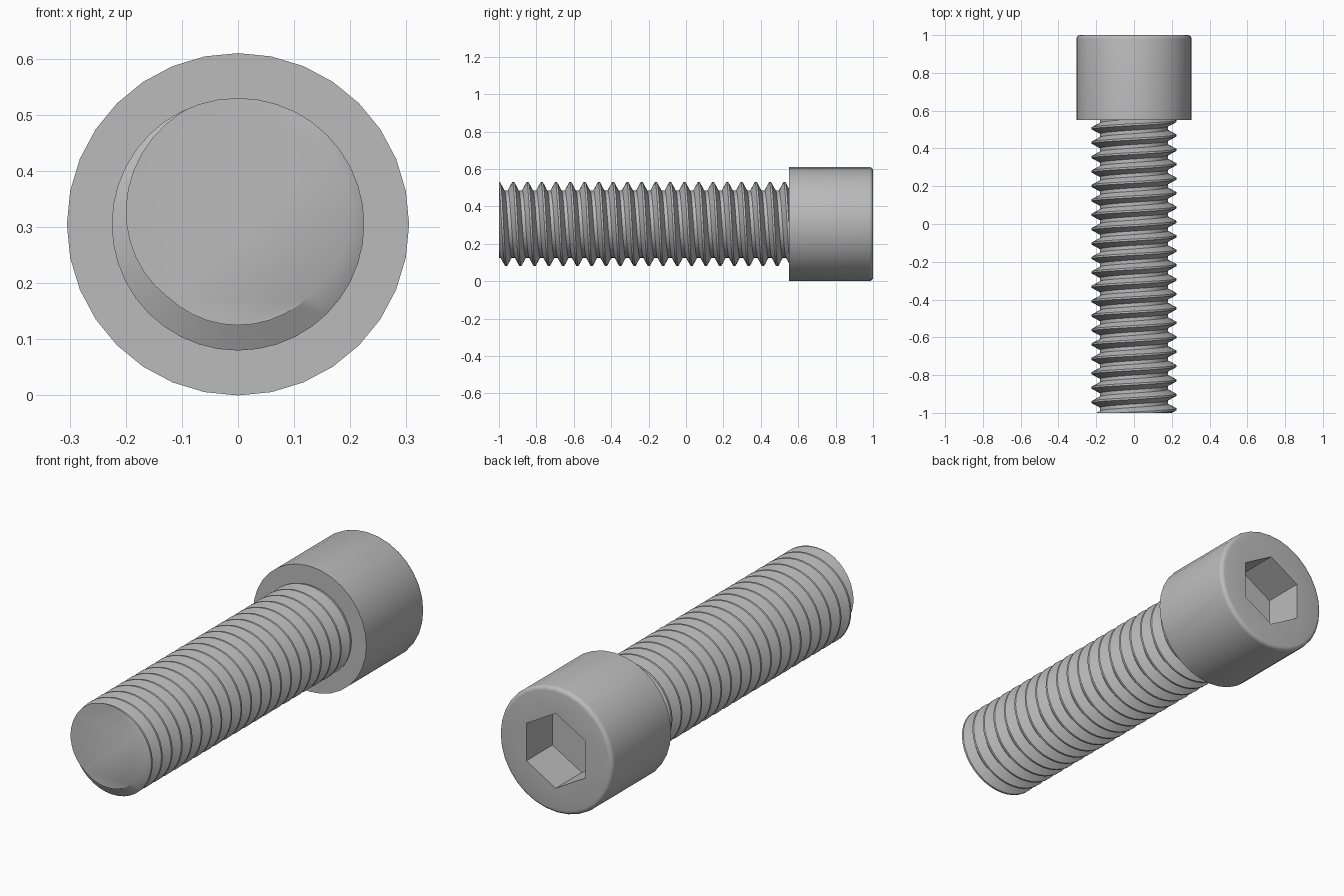
import bpy, bmesh, math

cube = bpy.data.objects.get("Cube")
if cube:
    bpy.data.objects.remove(cube, do_unlink=True)

AXIS_Z = 0.305                      # height of the bolt axis
HEAD_R, HEAD_Y, END_Y = 0.305, 0.55, 1.0
HEAD_SIDES = 32
HEX_R, HEX_DEPTH = 0.182, 0.20      # socket corner radius and depth
ROOT_R, CREST_R, PITCH = 0.18, 0.225, 0.0763
STEPS = 40                          # thread segments per turn

steel = bpy.data.materials.new("grey_steel")
steel.use_nodes = True
colour = (0.50, 0.50, 0.50, 1)
steel.diffuse_color = colour
steel.node_tree.nodes["Principled BSDF"].inputs["Base Color"].default_value = colour


def point(r, a, y):
    """Point at radius r around the bolt axis; angle runs from +z to +x."""
    return (r * math.sin(a), y, AXIS_Z + r * math.cos(a))


def ring(bm, r, y, n):
    return [bm.verts.new(point(r, 2 * math.pi * i / n, y)) for i in range(n)]


def bridge(bm, a, b):
    n = len(a)
    for i in range(n):
        j = (i + 1) % n
        bm.faces.new((a[i], a[j], b[j], b[i]))


def loop_edges(bm, verts):
    n = len(verts)
    return [bm.edges.get((verts[i], verts[(i + 1) % n])) for i in range(n)]


def finish(bm, name):
    bmesh.ops.recalc_face_normals(bm, faces=bm.faces[:])
    mesh = bpy.data.meshes.new(name)
    bm.to_mesh(mesh)
    bm.free()
    obj = bpy.data.objects.new(name, mesh)
    mesh.materials.append(steel)
    bpy.context.collection.objects.link(obj)
    bpy.ops.object.select_all(action='DESELECT')
    obj.select_set(True)
    bpy.context.view_layer.objects.active = obj
    bpy.ops.object.shade_smooth_by_angle(angle=math.radians(30))
    return obj


# Head: turned cylinder with a rounded outer rim
bm = bmesh.new()
fillet = 0.02
profile = [(HEAD_R, HEAD_Y)]
for k in range(5):
    t = k / 4 * math.pi / 2
    profile.append((HEAD_R - fillet + fillet * math.cos(t),
                    END_Y - fillet + fillet * math.sin(t)))
rings = [ring(bm, r, y, HEAD_SIDES) for r, y in profile]
for a, b in zip(rings, rings[1:]):
    bridge(bm, a, b)
bm.faces.new(rings[0])

# Hexagonal socket with a flat floor, joined to the head's end face
mouth = ring(bm, HEX_R, END_Y, 6)
floor = ring(bm, HEX_R, END_Y - HEX_DEPTH, 6)
bridge(bm, mouth, floor)
bm.faces.new(floor)
bmesh.ops.triangle_fill(bm, use_beauty=True, normal=(0, 1, 0),
                        edges=loop_edges(bm, rings[-1]) + loop_edges(bm, mouth))
finish(bm, "socket_head")

# Threaded shank: one pitch of thread profile swept along a right-hand helix
bm = bmesh.new()
crest, flank = 0.005, 0.024
section = [(CREST_R, -crest), (CREST_R, crest), (ROOT_R, crest + flank),
           (ROOT_R, PITCH - crest - flank), (CREST_R, PITCH - crest)]
rows = []
for i in range(-3 * STEPS, 23 * STEPS + 1):
    y = -1 + PITCH * i / STEPS
    a = 2 * math.pi * i / STEPS
    rows.append([bm.verts.new(point(r, a, y + dy)) for r, dy in section])
for p, q in zip(rows, rows[1:]):
    for j in range(len(section) - 1):
        bm.faces.new((p[j], q[j], q[j + 1], p[j + 1]))
bmesh.ops.remove_doubles(bm, verts=bm.verts[:], dist=1e-5)

# Trim the shank square at the tip and just inside the head, then cap both ends
for y, side in ((-1.0, -1), (HEAD_Y + 0.01, 1)):
    cut = bmesh.ops.bisect_plane(
        bm, geom=bm.verts[:] + bm.edges[:] + bm.faces[:], dist=1e-6,
        plane_co=(0, y, 0), plane_no=(0, side, 0), clear_outer=True)
    edges = [e for e in cut["geom_cut"] if isinstance(e, bmesh.types.BMEdge)]
    bmesh.ops.triangle_fill(bm, use_beauty=True, edges=edges, normal=(0, side, 0))
finish(bm, "threaded_shank")
